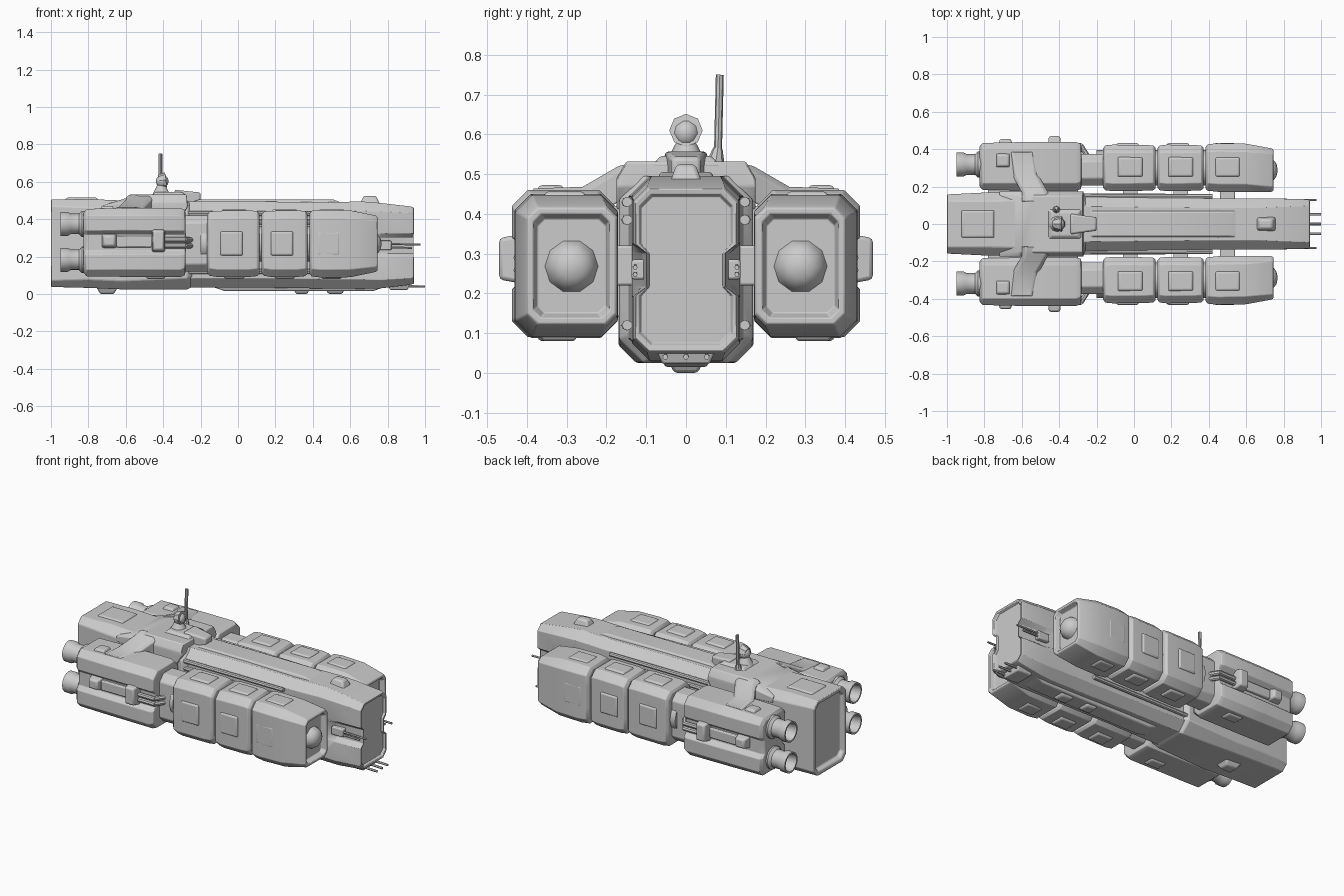
import bpy, bmesh, math
from mathutils import Vector

if "Cube" in bpy.data.objects:
    bpy.data.objects.remove(bpy.data.objects["Cube"])


def finish(name, bm, bevel=0.0, mirror=False, angle=35):
    bmesh.ops.recalc_face_normals(bm, faces=bm.faces)
    me = bpy.data.meshes.new(name)
    bm.to_mesh(me)
    bm.free()
    for p in me.polygons:
        p.use_smooth = True
    me.set_sharp_from_angle(angle=math.radians(angle))
    ob = bpy.data.objects.new(name, me)
    bpy.context.collection.objects.link(ob)
    if bevel:
        m = ob.modifiers.new("Bevel", 'BEVEL')
        m.width, m.segments, m.limit_method = bevel, 2, 'ANGLE'
    if mirror:
        m = ob.modifiers.new("Mirror", 'MIRROR')
        m.use_axis = (False, True, False)
    return ob


def skin(bm, rings, close=True):
    n = len(rings[0])
    rings = [[bm.verts.new(p) for p in r] for r in rings]
    for a, b in zip(rings, rings[1:]):
        for i in range(n):
            bm.faces.new((a[i], a[(i + 1) % n], b[(i + 1) % n], b[i]))
    if close:
        bm.faces.new(rings[0][::-1])
        bm.faces.new(rings[-1])


def section(x, cy, w, z0, z1, c, d=0.0, h=0.065):
    """Chamfered box section with an optional groove of depth d along both sides."""
    zm = (z0 + z1) / 2
    side = [(w - c, z0), (w, z0 + c), (w, zm - h), (w - d, zm - h * .65),
            (w - d, zm + h * .65), (w, zm + h), (w, z1 - c), (w - c, z1)]
    pts = side + [(-y, z) for y, z in reversed(side)]
    return [(x, cy + y, z) for y, z in pts]


def loft(name, stations, **kw):
    bm = bmesh.new()
    skin(bm, [section(*s) for s in stations])
    return finish(name, bm, **kw)


def lathe_x(name, cy, cz, profile, n=16, **kw):
    bm = bmesh.new()
    skin(bm, [[(x, cy + r * math.cos(2 * math.pi * i / n), cz + r * math.sin(2 * math.pi * i / n))
               for i in range(n)] for x, r in profile])
    return finish(name, bm, **kw)


def rod(name, a, b, r1, r2=None, n=8, **kw):
    a, b = Vector(a), Vector(b)
    bm = bmesh.new()
    bmesh.ops.create_cone(bm, cap_ends=True, segments=n, radius1=r1,
                          radius2=r1 if r2 is None else r2, depth=(b - a).length)
    q = Vector((0, 0, 1)).rotation_difference(b - a)
    for v in bm.verts:
        v.co = q @ v.co + (a + b) / 2
    return finish(name, bm, **kw)


def block(name, x, y, z, taper=(0, 0, 0), bevel=0.006, mirror=False):
    """Box from ranges; the face named by the taper axis sign is pinched."""
    bm = bmesh.new()
    bmesh.ops.create_cube(bm, size=1)
    lo, hi = Vector((x[0], y[0], z[0])), Vector((x[1], y[1], z[1]))
    for v in bm.verts:
        k = 1.0
        for i in range(3):
            if taper[i] * v.co[i] > 0:
                k = 1 - abs(taper[i])
        p = [v.co[i] * (1 if taper[i] else k) for i in range(3)]
        v.co = Vector([lo[i] + (p[i] + .5) * (hi[i] - lo[i]) for i in range(3)])
    return finish(name, bm, bevel, mirror)


# Central hull: wide stern section with recessed rear face
loft("stern_hull", [
    (-.97, 0, .135, .07, .47, .03), (-.995, 0, .14, .06, .48, .03), (-1, 0, .158, .038, .505, .035),
    (-.8, 0, .168, .033, .508, .045), (-.62, 0, .17, .025, .50, .045),
    (-.27, 0, .168, .025, .495, .06), (-.24, 0, .14, .04, .48, .06)], bevel=.005)

# Central hull: long spine and grooved nose
loft("spine_hull", [
    (-.3, 0, .145, .035, .495, .05), (.1, 0, .14, .035, .495, .05),
    (.45, 0, .137, .03, .49, .05), (.66, 0, .136, .028, .495, .05, .0),
    (.76, 0, .136, .03, .487, .045, .025), (.925, 0, .132, .05, .468, .035, .032),
    (.94, 0, .127, .056, .462, .034, .028), (.938, 0, .118, .068, .45, .03, .022),
    (.925, 0, .112, .075, .443, .028, .02)], bevel=.004)
block("spine_top_ridge", (-.3, .6), (-.08, .08), (.47, .505), (0, 0, .2))
block("spine_keel", (-.2, .85), (-.07, .07), (.015, .06), (0, 0, -.25))
for z in (.43, .385, .12):
    rod("spine_rail", (-.27, .15, z), (.42, .148, z), .013, mirror=True)

# Cargo pods: three segments each side, tapering front with recessed face
CY = .300
for i, (a, b) in enumerate([(-.165, .115), (.125, .372)]):
    loft("pod_segment", [
        (a, CY, .105, .115, .425, .035), (a + .012, CY, .12, .098, .44, .04),
        (a + .05, CY, .124, .092, .445, .04), (b - .05, CY, .122, .092, .447, .04),
        (b - .012, CY, .12, .096, .443, .04), (b, CY, .108, .11, .43, .035)], bevel=.003, mirror=True)
loft("pod_front_segment", [
    (.382, CY, .11, .11, .43, .035), (.394, CY + .002, .124, .094, .446, .04),
    (.45, CY + .002, .13, .088, .45, .042), (.6, CY, .129, .09, .447, .042),
    (.735, CY - .012, .116, .118, .42, .028), (.745, CY - .012, .11, .124, .414, .026),
    (.745, CY - .012, .096, .138, .40, .02), (.715, CY - .012, .086, .15, .388, .018)],
    bevel=.003, mirror=True)
rod("pod_core", (-.2, CY, .27), (.42, CY, .27), .095, n=12, mirror=True)
lathe_x("pod_front_dome", .288, .268, [
    (.70, .072), (.73, .062), (.75, .05), (.762, .032), (.767, .01)], n=10, mirror=True, angle=60)
for x in (-.02, .25, .5):
    block("pod_top_panel", (x - .07, x + .07), (.25, .36), (.44, .456), (0, 0, .15), mirror=True)
    block("pod_bottom_panel", (x - .06, x + .06), (.27, .37), (.08, .1), (0, 0, -.2), mirror=True)
    block("pod_side_panel", (x - .08, x + .05), (.41, .432), (.2, .34), (0, .15, 0), mirror=True)
    block("pod_clamp", (x - .04, x + .04), (.12, .2), (.22, .32), mirror=True)

# Engine blocks: grooved outer sides, linked to the pods by a neck
EY = .308
loft("engine_block", [
    (-.825, EY, .108, .115, .437, .03, .02), (-.81, EY, .125, .095, .455, .035, .025),
    (-.6, EY, .13, .092, .46, .04, .028), (-.31, EY, .13, .09, .46, .04, .028),
    (-.285, EY, .122, .10, .45, .04, .02), (-.28, EY, .1, .12, .43, .035, .01)],
    bevel=.003, mirror=True)
loft("engine_neck", [(-.3, .29, .085, .12, .42, .04), (-.15, .29, .085, .12, .42, .04)],
     bevel=.006, mirror=True)
block("engine_hull_mount", (-.78, -.3), (.13, .22), (.14, .42), mirror=True)
for z in (.375, .183):
    lathe_x("engine_nozzle", .318, z, [
        (-.80, .07), (-.835, .07), (-.85, .055), (-.895, .055), (-.91, .064), (-.95, .064),
        (-.95, .054), (-.87, .042)], mirror=True)
block("engine_side_clamp", (-.462, -.388), (.40, .47), (.222, .352), (0, .2, 0), .01, True)
block("engine_side_bump", (-.73, -.645), (.40, .455), (.245, .325), (0, .3, 0), .01, True)
block("engine_groove_bar", (-.65, -.46), (.40, .428), (.25, .31), mirror=True)
block("engine_top_vent", (-.74, -.66), (.3, .38), (.45, .472), (0, 0, .3), mirror=True)
block("engine_bottom_vent", (-.5, -.38), (.3, .38), (.08, .1), (0, 0, -.3), mirror=True)
for z in (.258, .29):
    rod("fuel_pipe", (-.4, .42, z), (-.28, .42, z), .014, mirror=True)
    rod("fuel_pipe_bend", (-.285, .42, z), (-.24, .35, z), .014, mirror=True)

# Bridge saddle: sloped housing over the hull with wings onto the engines
bm = bmesh.new()
side = [(-.72, .44), (-.72, .475), (-.61, .508), (-.53, .532), (-.275, .532), (-.268, .47), (-.30, .41)]
skin(bm, [[(x, y, min(z, lim)) for x, z in side]
          for y, lim in ((-.175, .49), (-.15, .54), (.15, .54), (.175, .49))])
finish("bridge_saddle", bm, .005)
bm = bmesh.new()
wing = [(.12, .532, -.60, -.44), (.17, .52, -.60, -.46), (.26, .468, -.65, -.51), (.385, .464, -.67, -.53)]
skin(bm, [[(a, y, z - .09), (a, y, z - .015), (a + .02, y, z), (b - .02, y, z), (b, y, z - .015),
           (b, y, z - .09)] for y, z, a, b in wing])
finish("saddle_wing", bm, .004, True)
block("bridge_front", (-.34, -.2), (-.055, .055), (.47, .558), (.35, 0, 0), .01)
block("bridge_roof", (-.47, -.27), (-.09, .09), (.52, .546), (0, 0, .3))
block("stern_roof_panel", (-.93, -.74), (-.08, .08), (.495, .515), (0, 0, .15))

# Sensor ball and mast
rod("sensor_base", (-.41, 0, .53), (-.41, 0, .585), .05, .022, 10)
rod("sensor_dish", (-.425, 0, .605), (-.385, 0, .61), .03, .042, 8)
bm = bmesh.new()
bmesh.ops.create_uvsphere(bm, u_segments=10, v_segments=6, radius=.036)
bmesh.ops.translate(bm, verts=bm.verts, vec=(-.405, 0, .603))
finish("sensor_ball", bm, angle=60)
rod("mast_foot", (-.415, .075, .53), (-.415, .08, .565), .022, .012)
rod("mast", (-.415, .08, .54), (-.415, .085, .75), .010)

# Nose antennas
for y in (-.052, 0, .052):
    rod("chin_antenna", (.82, y, .045), (1.0, y, .04), .007, n=6)
block("chin_mount", (.8, .92), (-.075, .075), (.022, .06), (0, 0, -.2))
for z, e in ((.268, .975), (.25, .93)):
    rod("side_antenna", (.74, .128, z), (e, .128, z - .003), .006, n=6, mirror=True)
block("side_antenna_mount", (.74, .82), (.09, .137), (.235, .285), mirror=True)

# Small hull bumps above and below
for x, w in ((-.7, .06), (.34, .05), (.52, .06)):
    block("keel_bump", (x - w, x + w), (-.05, .05), (.0, .04), (0, 0, -.4), .008)
block("roof_bump", (.65, .76), (-.04, .04), (.48, .525), (0, 0, .4), .01)
